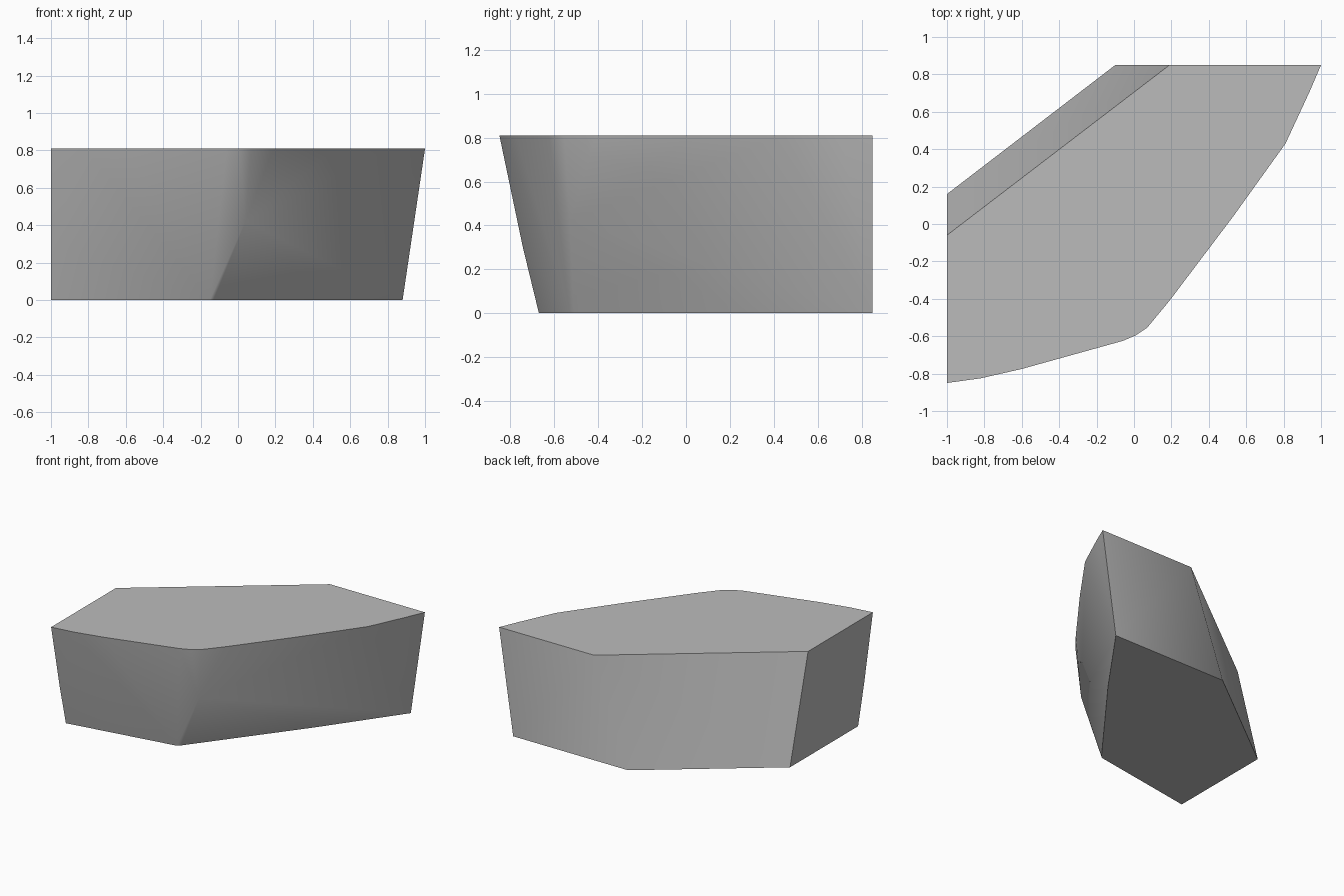
import bpy
import bmesh
import math

if "Cube" in bpy.data.objects:
    bpy.data.objects.remove(bpy.data.objects["Cube"], do_unlink=True)

HEIGHT = 0.81

# Matte grey stone
stone = bpy.data.materials.new("stone_grey")
stone.use_nodes = True
GREY = (0.5, 0.5, 0.5, 1)
stone.diffuse_color = GREY
stone.node_tree.nodes["Principled BSDF"].inputs["Base Color"].default_value = GREY

# Outlines of the flat top and base, plus points where the front bulges
top = [(-1, -0.06), (-1, -0.85), (-0.82, -0.825), (-0.6, -0.775),
       (-0.06, -0.625), (0.01, -0.595), (0.07, -0.555), (0.19, -0.41),
       (0.53, 0.04), (0.81, 0.43), (0.94, 0.71), (1, 0.85), (0.19, 0.85)]
base = [(-1, 0.16), (-1, -0.67), (-0.15, -0.53), (-0.13, -0.51),
        (0.46, 0.264), (0.88, 0.85), (-0.1, 0.85)]
bulge = [(0.04, -0.53, 0.42), (-1, -0.743, 0.3)]

# Convex block wrapped around the outlines
bm = bmesh.new()
points = [(x, y, HEIGHT) for x, y in top] + [(x, y, 0) for x, y in base] + bulge
for p in points:
    bm.verts.new(p)
hull = bmesh.ops.convex_hull(bm, input=bm.verts)
loose = [v for v in bm.verts if not v.link_faces]
bmesh.ops.delete(bm, geom=loose, context="VERTS")
bmesh.ops.dissolve_limit(bm, angle_limit=math.radians(0.5),
                         verts=bm.verts, edges=bm.edges)
bmesh.ops.recalc_face_normals(bm, faces=bm.faces)

mesh = bpy.data.meshes.new("stone_block")
bm.to_mesh(mesh)
bm.free()
mesh.materials.append(stone)
block = bpy.data.objects.new("stone_block", mesh)
bpy.context.collection.objects.link(block)

# Soft front, crisp cut edges
bpy.context.view_layer.objects.active = block
block.select_set(True)
bpy.ops.object.shade_smooth_by_angle(angle=math.radians(40))
